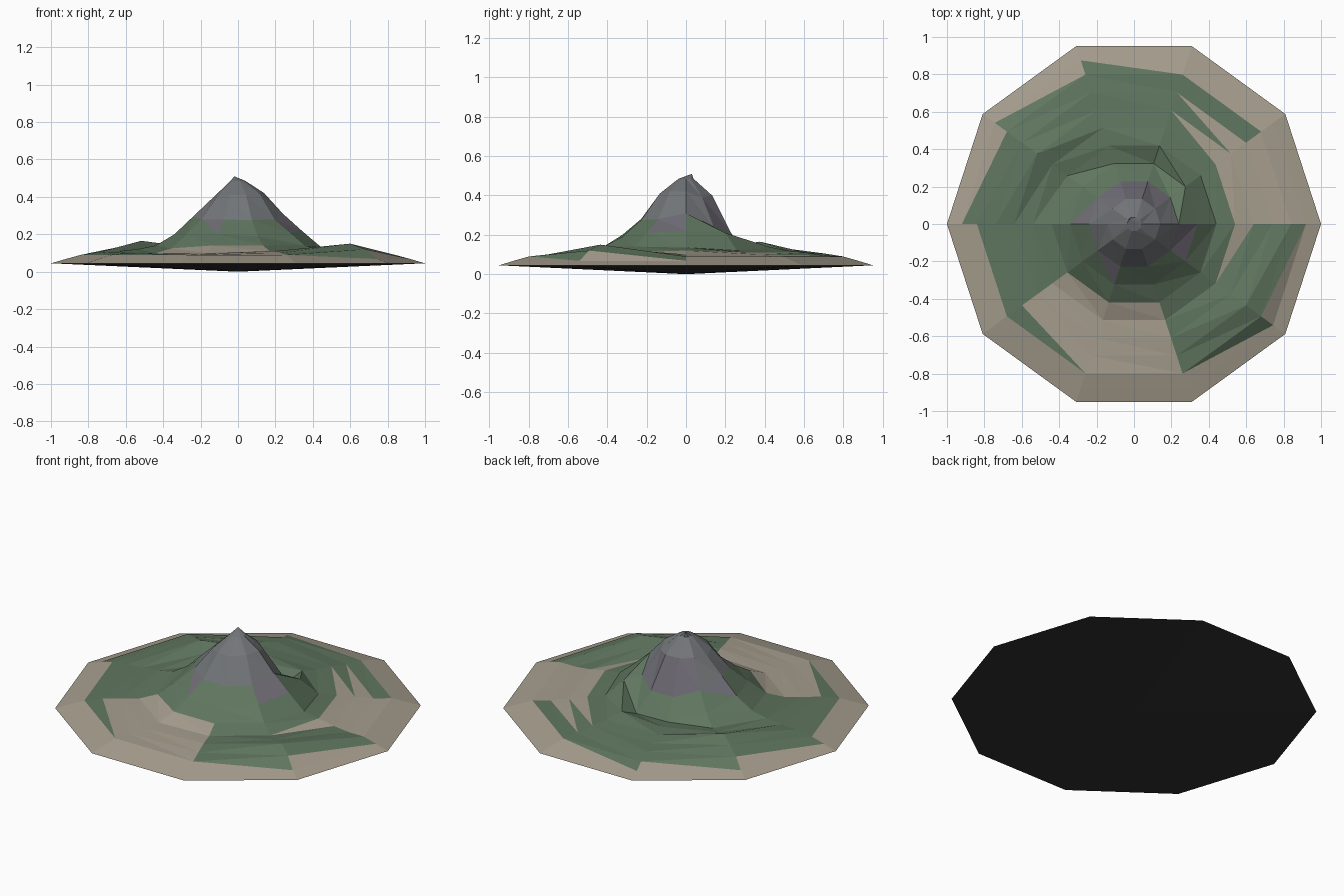
import bpy, bmesh, math

if "Cube" in bpy.data.objects:
    bpy.data.objects.remove(bpy.data.objects["Cube"])

N = 10  # sides of the island


def material(name, rgb):
    m = bpy.data.materials.new(name)
    m.diffuse_color = (*rgb, 1)
    m.use_nodes = True
    m.node_tree.nodes["Principled BSDF"].inputs["Base Color"].default_value = m.diffuse_color
    return m


MATS = [material("sand", (0.38, 0.34, 0.27)),
        material("grass", (0.115, 0.18, 0.115)),
        material("rock", (0.17, 0.18, 0.19)),
        material("lower_rock", (0.16, 0.15, 0.18)),
        material("underside", (0.03, 0.03, 0.03))]
SAND, GRASS, ROCK, LOWER = range(4)

# Ring radius -> heights at 0, 36, 72 ... 324 degrees
RINGS = [
    (0.04, [.485] * N),
    (0.14, [.42, .39, .40, .40, .40, .39, .40, .41, .41, .42]),
    (0.24, [.31, .24, .21, .21, .25, .295, .28, .28, .275, .28]),
    (0.34, [.22, .21, .10, .105, .16, .20, .20, .20, .19, .21]),
    (0.44, [.135, .12, .14, .12, .11, .14, .125, .14, .14, .14]),
    (0.54, [.12, .11, .12, .12, .13, .12, .10, .10, .11, .11]),
    (0.64, [.10, .10, .11, .11, .165, .11, .10, .095, .11, .13]),
    (0.74, [.09, .09, .095, .105, .14, .105, .10, .09, .10, .15]),
    (0.84, [.09, .09, .09, .09, .115, .09, .09, .09, .09, .12]),
    (0.92, [.068] * N),
    (1.00, [.045] * N),
]


def colour(ring, seg, outer):
    """Colour of a triangle between ring and ring+1; outer = the rimward half."""
    if ring < 1:
        return ROCK
    if ring == 1:
        return LOWER if seg in (1, 2, 3) else ROCK
    if ring == 2:
        if seg == 9 or (seg in (4, 6) and not outer):
            return LOWER
        return GRASS
    if ring == 9:
        return SAND
    if ring == 8:                         # grass teeth over the beach
        return GRASS if seg in (2, 3, 4, 8, 9) and not outer else SAND
    if ring == 7:
        if seg in (0, 7) or (seg == 6 and not outer):
            return SAND
        return GRASS
    if seg in (6, 7) and ring >= 4:       # front beach
        return SAND
    if seg == 0 and ring >= 5:            # right beach
        return SAND
    if ring == 5 and seg == 9 and not outer:
        return SAND
    if seg == 1 and ring == 6 and outer:
        return SAND
    if seg == 1 and ring == 5 and outer:
        return SAND
    return GRASS


def ring_verts(bm, r, heights):
    return [bm.verts.new((r * math.cos(math.tau * k / N),
                          r * math.sin(math.tau * k / N), h))
            for k, h in enumerate(heights)]


def finish(bm, name, mats):
    me = bpy.data.meshes.new(name)
    bm.to_mesh(me)
    bm.free()
    for m in mats:
        me.materials.append(m)
    ob = bpy.data.objects.new(name, me)
    bpy.context.collection.objects.link(ob)
    return ob


# Island terrain: peak, meadow and beach in one faceted height field
bm = bmesh.new()
rings = [ring_verts(bm, r, h) for r, h in RINGS]
peak = bm.verts.new((-0.02, 0.03, 0.51))
for k in range(N):
    j = (k + 1) % N
    bm.faces.new((peak, rings[0][k], rings[0][j])).material_index = ROCK
    for i in range(len(rings) - 1):
        a, b = rings[i], rings[i + 1]
        bm.faces.new((a[k], b[j], a[j])).material_index = colour(i, k, False)
        bm.faces.new((a[k], b[k], b[j])).material_index = colour(i, k, True)
finish(bm, "island_terrain", MATS[:4])

# Shallow cone underneath
bm = bmesh.new()
rim = ring_verts(bm, 1.0, [.045] * N)
tip = bm.verts.new((0, 0, 0))
for k in range(N):
    bm.faces.new((tip, rim[(k + 1) % N], rim[k]))
finish(bm, "island_underside", MATS[4:])
